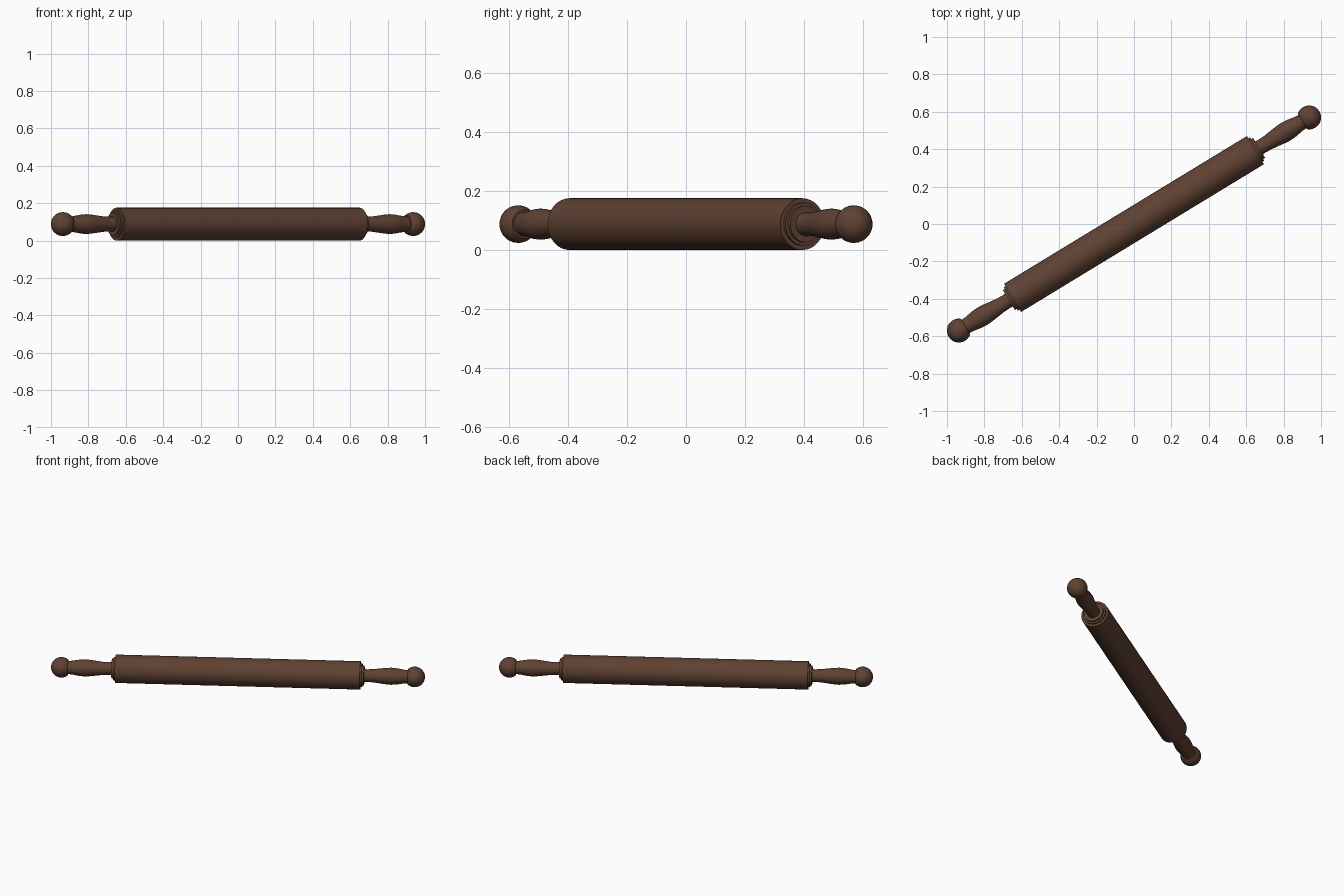
import bpy, bmesh, math
from mathutils import Matrix

if "Cube" in bpy.data.objects:
    bpy.data.objects.remove(bpy.data.objects["Cube"])

ANGLE = math.atan2(0.57, 0.937)
AXIS_Z = 0.088
PLACE = Matrix.Translation((0, 0, AXIS_Z)) @ Matrix.Rotation(ANGLE, 4, 'Z')

wood = bpy.data.materials.new("dark_brown_wood")
wood.diffuse_color = (0.115, 0.054, 0.033, 1)
wood.use_nodes = True
wood.node_tree.nodes["Principled BSDF"].inputs["Base Color"].default_value = wood.diffuse_color


def lathe(name, profile, side=1, seg=32):
    """Revolve (distance, radius) points around the pin's long axis."""
    bm = bmesh.new()
    rings = []
    for d, r in profile:
        if r < 1e-5:
            rings.append([bm.verts.new((side * d, 0, 0))])
        else:
            rings.append([bm.verts.new((side * d, r * math.cos(2 * math.pi * i / seg),
                                        r * math.sin(2 * math.pi * i / seg))) for i in range(seg)])
    for a, b in zip(rings, rings[1:]):
        for i in range(seg):
            j = (i + 1) % seg
            if len(a) == 1:
                bm.faces.new((a[0], b[i], b[j]))
            elif len(b) == 1:
                bm.faces.new((a[i], b[0], a[j]))
            else:
                bm.faces.new((a[i], b[i], b[j], a[j]))
    bmesh.ops.recalc_face_normals(bm, faces=bm.faces)
    bm.transform(PLACE)
    me = bpy.data.meshes.new(name)
    bm.to_mesh(me)
    bm.free()
    me.materials.append(wood)
    ob = bpy.data.objects.new(name, me)
    bpy.context.collection.objects.link(ob)
    bpy.ops.object.select_all(action='DESELECT')
    ob.select_set(True)
    bpy.context.view_layer.objects.active = ob
    bpy.ops.object.shade_smooth_by_angle(angle=math.radians(35))
    return ob


# Main roller
lathe("roller", [(-0.76, 0), (-0.76, 0.088), (0.76, 0.088), (0.76, 0)])

# Ball end, cut flat where it meets the grip
BALL, R = 1.096, 0.064
ball = [(1.055, 0)] + [(BALL - R * math.cos(t), R * math.sin(t)) for t in
                       [math.radians(50 + 130 * k / 10) for k in range(10)]] + [(BALL + R, 0)]

for side, word in ((1, "right"), (-1, "left")):
    # Stepped collar
    lathe("collar_" + word, [(0.755, 0), (0.755, 0.073), (0.771, 0.073), (0.771, 0.062),
                             (0.783, 0.062), (0.783, 0)], side)
    # Swelling grip
    lathe("grip_" + word, [(0.77, 0), (0.77, 0.041), (0.80, 0.039), (0.84, 0.041), (0.88, 0.046),
                           (0.92, 0.051), (0.95, 0.053), (0.98, 0.051), (1.01, 0.046),
                           (1.035, 0.042), (1.06, 0.041), (1.06, 0)], side)
    # Knob
    lathe("knob_" + word, ball, side)
